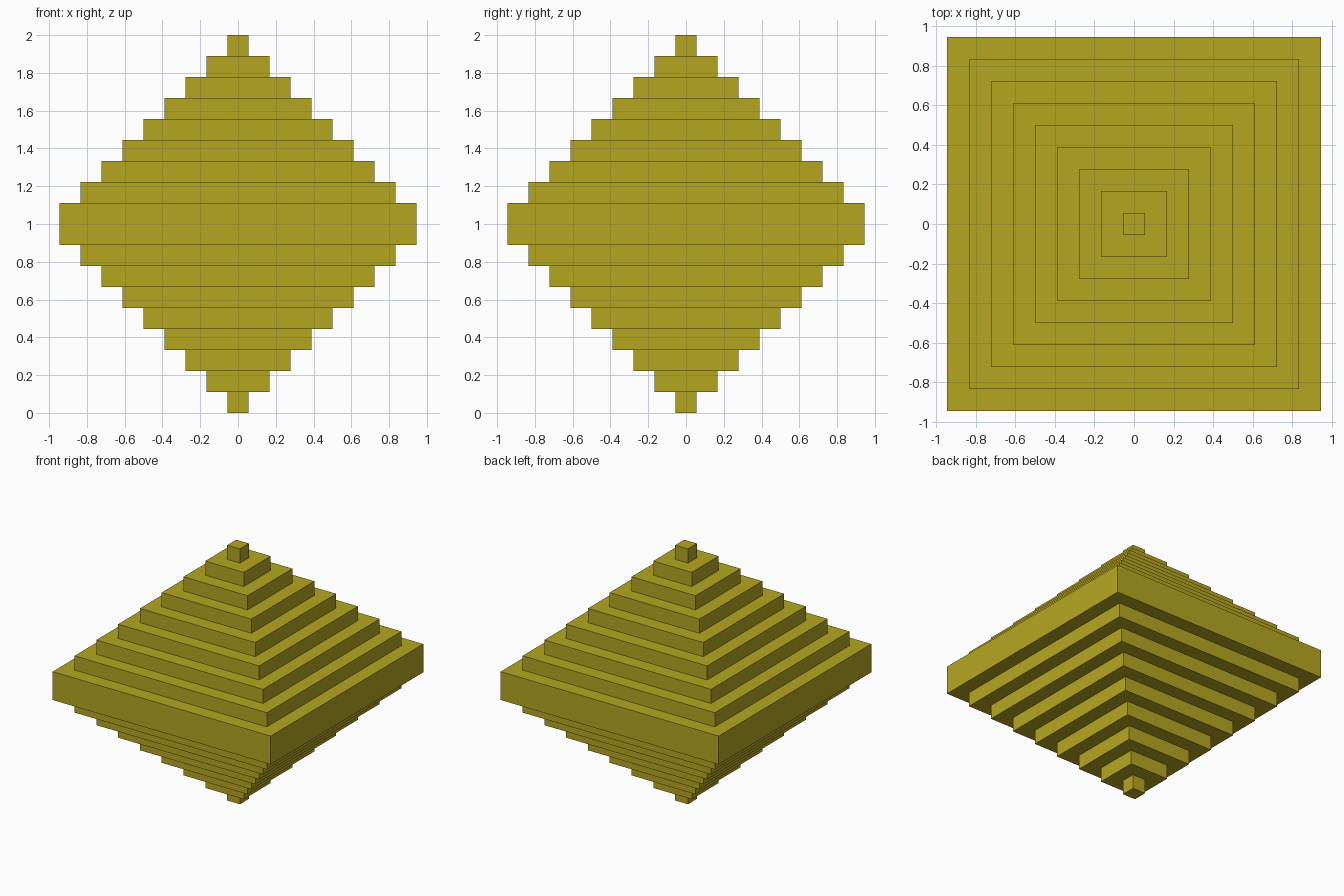
import bpy
import bmesh
from mathutils import Vector

cube = bpy.data.objects.get("Cube")
if cube:
    bpy.data.objects.remove(cube, do_unlink=True)

LAYERS = 9            # layers in each half
STEP = 1.0 / LAYERS   # layer height and ledge depth

# Olive gold material
mat = bpy.data.materials.new("olive_gold")
mat.use_nodes = True
color = (0.468, 0.381, 0.0144, 1.0)
mat.diffuse_color = color
bsdf = next(n for n in mat.node_tree.nodes if n.type == 'BSDF_PRINCIPLED')
bsdf.inputs["Base Color"].default_value = color
bsdf.inputs["Roughness"].default_value = 0.8


def add_steps(bm, face, direction):
    """Grow ever smaller square steps out of a flat face."""
    for _ in range(LAYERS - 1):
        # ledge, then riser
        bmesh.ops.inset_region(bm, faces=[face], thickness=STEP, use_even_offset=True)
        ext = bmesh.ops.extrude_discrete_faces(bm, faces=[face])
        face = ext["faces"][0]
        bmesh.ops.translate(bm, verts=face.verts, vec=Vector((0, 0, direction * STEP)))


# Wide middle slab, two layers tall
bm = bmesh.new()
bmesh.ops.create_cube(bm, size=1.0)
width = (2 * LAYERS - 1) * STEP
bmesh.ops.scale(bm, verts=bm.verts, vec=(width, width, 2 * STEP))
bmesh.ops.translate(bm, verts=bm.verts, vec=(0, 0, 1))
bm.normal_update()

# Stepped pyramids above and below the slab
for direction in (1, -1):
    bm.normal_update()
    base = max(bm.faces, key=lambda f: direction * f.calc_center_median().z)
    add_steps(bm, base, direction)

bmesh.ops.recalc_face_normals(bm, faces=bm.faces)
mesh = bpy.data.meshes.new("stepped_double_pyramid")
bm.to_mesh(mesh)
bm.free()
mesh.materials.append(mat)
obj = bpy.data.objects.new("stepped_double_pyramid", mesh)
bpy.context.collection.objects.link(obj)
